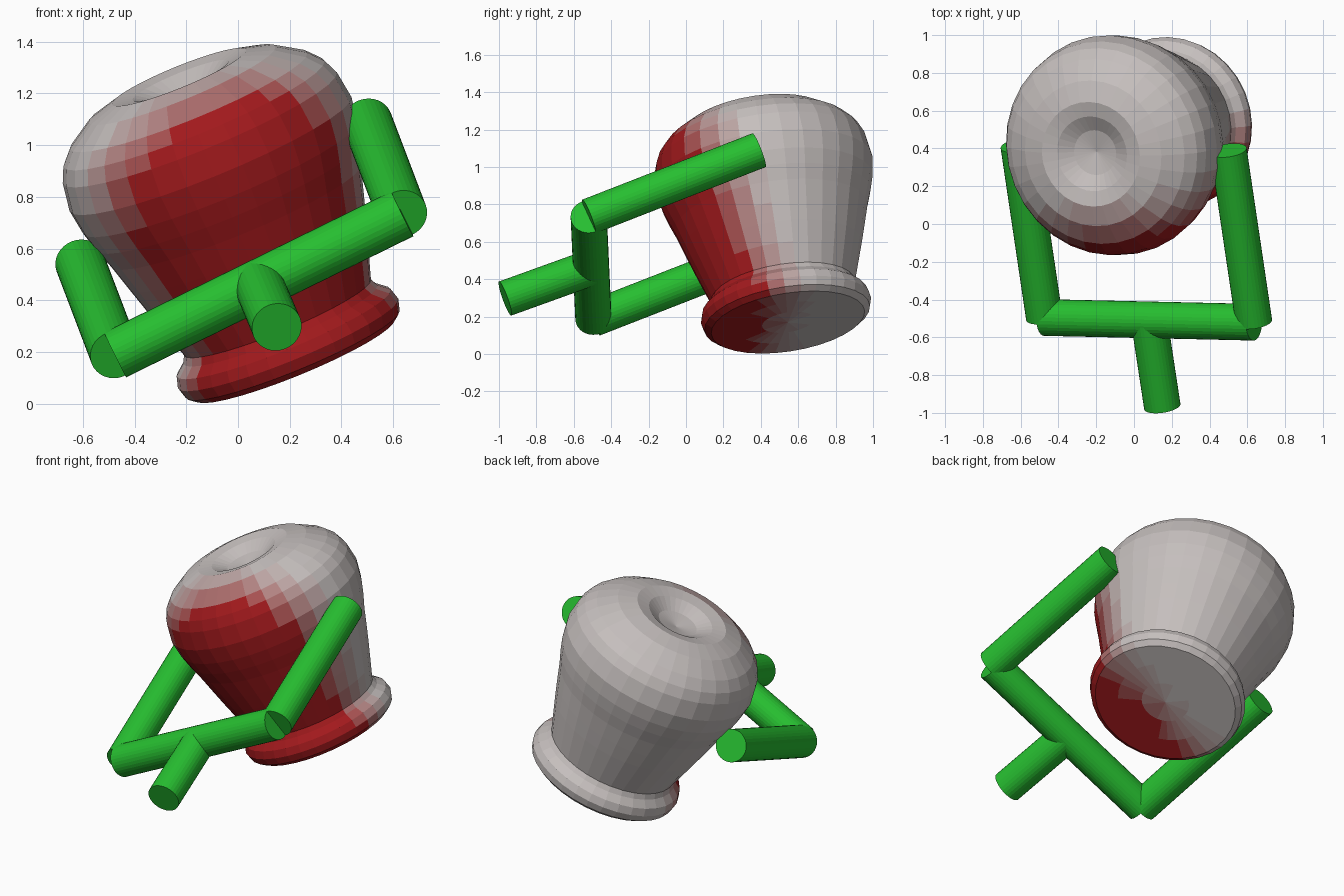
import bpy, bmesh, math
from mathutils import Vector

if "Cube" in bpy.data.objects:
    bpy.data.objects.remove(bpy.data.objects["Cube"])


def material(name, rgb):
    m = bpy.data.materials.new(name)
    m.diffuse_color = (*rgb, 1)
    m.use_nodes = True
    m.node_tree.nodes["Principled BSDF"].inputs["Base Color"].default_value = m.diffuse_color
    return m


def finish(name, bm, mats):
    bmesh.ops.recalc_face_normals(bm, faces=bm.faces[:])
    me = bpy.data.meshes.new(name)
    bm.to_mesh(me)
    bm.free()
    for m in mats:
        me.materials.append(m)
    ob = bpy.data.objects.new(name, me)
    bpy.context.collection.objects.link(ob)
    return ob


# Colours: green frame, red front of the pot fading to grey at the back
green = material("green", (0.02, 0.52, 0.03))
RED, GREY = Vector((0.36, 0.01, 0.012)), Vector((0.56, 0.52, 0.51))
STEPS = 8
fade = [material(f"fade_{i}", RED.lerp(GREY, i / (STEPS - 1))) for i in range(STEPS)]

# Pot: revolved profile (radius, height) with foot ring, flared wall, dimpled dome
base = Vector((0.22, 0.545, 0.17))
axis = Vector((-0.375, -0.147, 0.915)).normalized()
profile = [(0, 0), (0.14, 0), (0.28, 0), (0.415, 0), (0.447, 0.025), (0.46, 0.07),
           (0.447, 0.115), (0.405, 0.15), (0.39, 0.18), (0.425, 0.29), (0.46, 0.40),
           (0.49, 0.50), (0.522, 0.61), (0.55, 0.69), (0.573, 0.77), (0.588, 0.87),
           (0.572, 0.98), (0.545, 1.04), (0.495, 1.095), (0.39, 1.163), (0.28, 1.195),
           (0.2, 1.18), (0.12, 1.135), (0, 1.11)]
bm = bmesh.new()
verts = [bm.verts.new((r, 0, z)) for r, z in profile]
edges = [bm.edges.new(p) for p in zip(verts, verts[1:])]
bmesh.ops.spin(bm, geom=verts + edges, cent=(0, 0, 0), axis=(0, 0, 1),
               angle=math.tau, steps=32, use_merge=True)
bmesh.ops.remove_doubles(bm, verts=bm.verts[:], dist=0.0005)
turn = Vector((0, 0, 1)).rotation_difference(axis)
for v in bm.verts:
    v.co = turn @ v.co + base
for f in bm.faces:
    c = f.calc_center_median()
    t = (c.y - 0.27 * c.x + 0.39 * c.z - 0.51) / 0.3 + 0.5
    f.material_index = round(max(0, min(1, t)) * (STEPS - 1))
finish("pot", bm, fade)


# Frame: round bars between two points
def bar(name, a, b, radius=0.097):
    a, b = Vector(a), Vector(b)
    bm = bmesh.new()
    bmesh.ops.create_cone(bm, cap_ends=True, segments=32, radius1=radius,
                          radius2=radius, depth=(b - a).length)
    q = (b - a).to_track_quat('Z', 'Y')
    for v in bm.verts:
        v.co = q @ v.co + (a + b) / 2
    finish(name, bm, [green])


left = Vector((-0.475, -0.495, 0.19))
right = Vector((0.635, -0.52, 0.735))
reach = Vector((-0.135, 0.91, 0.355))
bar("crossbar", left, right)
bar("left_arm", left, left + reach)
bar("right_arm", right, right + reach)
bar("handle", (left + right) / 2, (0.15, -0.967, 0.297))
